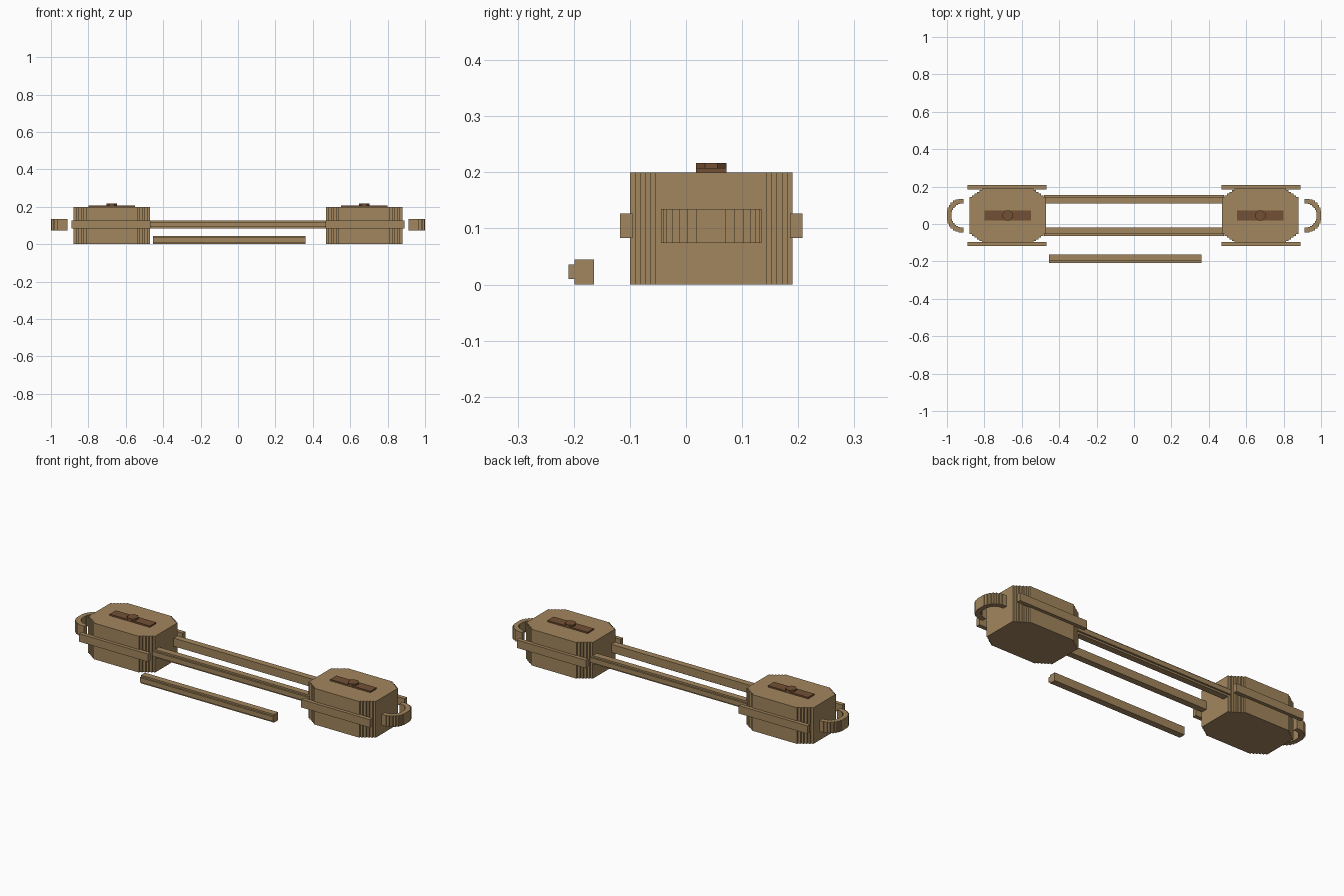
import bpy, bmesh, math

if "Cube" in bpy.data.objects:
    bpy.data.objects.remove(bpy.data.objects["Cube"])


def material(name, rgb):
    m = bpy.data.materials.new(name)
    m.diffuse_color = (*rgb, 1)
    m.use_nodes = True
    m.node_tree.nodes["Principled BSDF"].inputs["Base Color"].default_value = m.diffuse_color
    return m


TAN = material("tan", (0.36, 0.24, 0.11))
BROWN = material("dark brown", (0.17, 0.08, 0.034))
CY = 0.045  # centre line of the assembly


def prism(name, pts, a, b, mat, axis='z'):
    """Extrude a 2D outline from a to b along z (xy outline) or x (yz outline)."""
    bm = bmesh.new()
    place = (lambda p: (p[0], p[1], a)) if axis == 'z' else (lambda p: (a, p[0], p[1]))
    face = bm.faces.new([bm.verts.new(place(p)) for p in pts])
    r = bmesh.ops.extrude_face_region(bm, geom=[face])
    vec = (0, 0, b - a) if axis == 'z' else (b - a, 0, 0)
    bmesh.ops.translate(bm, vec=vec, verts=[v for v in r['geom'] if isinstance(v, bmesh.types.BMVert)])
    bmesh.ops.recalc_face_normals(bm, faces=bm.faces)
    me = bpy.data.meshes.new(name)
    bm.to_mesh(me)
    bm.free()
    me.materials.append(mat)
    ob = bpy.data.objects.new(name, me)
    bpy.context.collection.objects.link(ob)
    return ob


def rect(x0, x1, y0, y1):
    return [(x0, y0), (x1, y0), (x1, y1), (x0, y1)]


def stairs(pts):
    """Turn a slanted path into small square steps."""
    out = [pts[0]]
    for (x0, y0), (x1, y1) in zip(pts, pts[1:]):
        out += [(x0, y1), (x1, y1)]
    return out


def stepped_arc(r, n=8):
    q = stairs([(r * math.cos(t), r * math.sin(t))
                for t in [math.pi / 2 * (i + 0.5) / n for i in range(n)]])
    q = q + [(0, q[-1][1])]
    return [(x, -y) for x, y in reversed(q)] + q


# pod outline: octagon with stepped corners
N = 6
quarter = stairs([(0.205 - 0.08 * i / N, 0.09 + 0.055 * i / N) for i in range(N + 1)])
half = quarter + [(-x, y) for x, y in reversed(quarter)]
pod = half + [(x, -y) for x, y in reversed(half)]
# handle outline: stepped half ring
ring = stepped_arc(0.09) + stepped_arc(0.064)[::-1]

for side, s in (("left", -1), ("right", 1)):
    cx = s * 0.675
    prism(side + "_pod", [(cx + x, CY + y) for x, y in pod], 0, 0.2, TAN)
    prism(side + "_handle", [(s * (0.911 + x), CY + y) for x, y in ring], 0.074, 0.135, TAN)
    # side strips
    for end, t in (("front", -1), ("back", 1)):
        y0, y1 = sorted((CY + t * 0.14, CY + t * 0.163))
        x0, x1 = sorted((s * 0.468, s * 0.89))
        prism(f"{side}_{end}_strip", rect(x0, x1, y0, y1), 0.083, 0.127, TAN)
    # plate and knob on top
    prism(side + "_top_plate", rect(cx - 0.123, cx + 0.123, 0.018, 0.072), 0.199, 0.208, BROWN)
    knob = [(cx + 0.029 * math.cos(a), CY + 0.029 * math.sin(a))
            for a in [math.pi / 4 * (i + 0.5) for i in range(8)]]
    prism(side + "_knob", knob, 0.205, 0.217, BROWN)


def ridged(y, z, t):
    """Square bar section with a ridge on the side facing t; y is the ridge tip."""
    p = [(0, 0.01), (0, 0.036), (0.01, 0.036), (0.01, 0.045),
         (0.045, 0.045), (0.045, 0), (0.01, 0), (0.01, 0.01)]
    return [(y - t * a, z + b) for a, b in p]


# connecting rods and the loose bar
prism("front_rod", ridged(-0.064, 0.083, -1), -0.48, 0.48, TAN, 'x')
prism("back_rod", ridged(0.154, 0.083, 1), -0.48, 0.48, TAN, 'x')
prism("loose_bar", ridged(-0.209, 0, -1), -0.455, 0.36, TAN, 'x')
